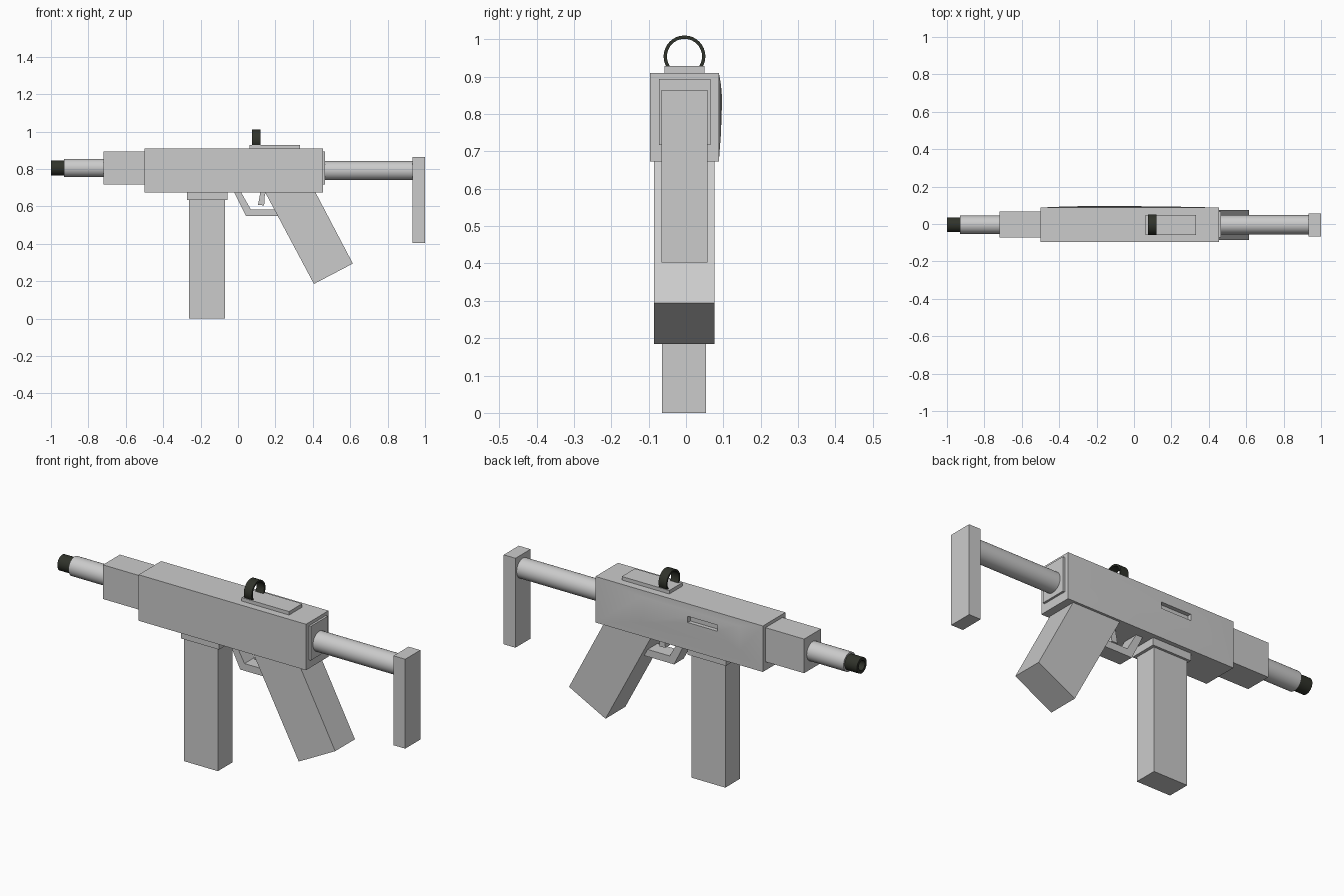
import bpy, bmesh, math

if "Cube" in bpy.data.objects:
    bpy.data.objects.remove(bpy.data.objects["Cube"])

YC = -0.004  # centre line of the model


def finish(name, bm, smooth=False, mat=None):
    bmesh.ops.recalc_face_normals(bm, faces=bm.faces)
    me = bpy.data.meshes.new(name)
    bm.to_mesh(me)
    bm.free()
    ob = bpy.data.objects.new(name, me)
    bpy.context.collection.objects.link(ob)
    if mat:
        me.materials.append(mat)
    if smooth:
        bpy.ops.object.select_all(action='DESELECT')
        ob.select_set(True)
        bpy.context.view_layer.objects.active = ob
        bpy.ops.object.shade_smooth_by_angle(angle=math.radians(30))
    return ob


def loft(name, loops, closed=False, smooth=False, mat=None):
    """Skin a series of equal-length point loops; cap the ends or join them."""
    bm = bmesh.new()
    rings = [[bm.verts.new(p) for p in lp] for lp in loops]
    pairs = list(zip(rings, rings[1:]))
    if closed:
        pairs.append((rings[-1], rings[0]))
    else:
        bm.faces.new(rings[0])
        bm.faces.new(rings[-1])
    n = len(rings[0])
    for a, b in pairs:
        for i in range(n):
            j = (i + 1) % n
            bm.faces.new((a[i], a[j], b[j], b[i]))
    return finish(name, bm, smooth, mat)


def prism(name, pts, y0, y1):
    return loft(name, [[(x, y, z) for x, z in pts] for y in (y0, y1)])


def box(name, x0, x1, y0, y1, z0, z1):
    return prism(name, [(x0, z0), (x1, z0), (x1, z1), (x0, z1)], y0, y1)


def turned(name, profile, z, closed=False, mat=None, n=32):
    """Revolve (x, radius) stations around a lengthwise axis."""
    loops = [[(x, YC + r * math.cos(2 * math.pi * i / n),
               z + r * math.sin(2 * math.pi * i / n)) for i in range(n)]
             for x, r in profile]
    return loft(name, loops, closed, True, mat)


def rect(x0, x1, z0, z1, y):
    return [(x0, y, z0), (x1, y, z0), (x1, y, z1), (x0, y, z1)]


dark = bpy.data.materials.new("dark_metal")
dark.diffuse_color = (0.03, 0.033, 0.024, 1)
dark.use_nodes = True
dark.node_tree.nodes["Principled BSDF"].inputs["Base Color"].default_value = dark.diffuse_color

# Receiver: box whose back side swells gently up to a recessed port
loft("receiver", [
    rect(-0.5, 0.455, 0.673, 0.91, -0.096),
    rect(-0.5, 0.455, 0.673, 0.91, 0.088),
    rect(-0.37, 0.19, 0.747, 0.879, 0.0935),
    rect(-0.248, -0.077, 0.818, 0.85, 0.096),
    rect(-0.248, -0.077, 0.818, 0.85, 0.075),
], smooth=True)

# Inner block showing at the nose and as a rear plate
box("nose_block", -0.72, -0.49, -0.072, 0.066, 0.717, 0.893)
box("rear_plate", 0.445, 0.466, -0.072, 0.066, 0.717, 0.893)

# Barrel and hollow muzzle
turned("barrel", [(-0.93, 0.049), (-0.70, 0.049)], 0.805)
turned("muzzle", [(-1.0, 0.04), (-0.92, 0.04), (-0.92, 0.025), (-1.0, 0.025)],
       0.805, closed=True, mat=dark)

# Stock
turned("stock_tube", [(0.455, 0.051), (0.94, 0.051)], 0.791)
box("butt_plate", 0.933, 1.0, -0.066, 0.057, 0.403, 0.864)

# Magazine and its collar
box("magazine", -0.262, -0.07, -0.064, 0.054, 0.0, 0.69)
box("magazine_collar", -0.273, -0.055, -0.076, 0.066, 0.635, 0.68)

# Slanted grip
prism("grip", [(0.136, 0.692), (0.406, 0.185), (0.614, 0.294), (0.405, 0.692)],
      -0.085, 0.076)

# Trigger guard and trigger
prism("trigger_guard", [(-0.028, 0.69), (0.043, 0.547), (0.24, 0.547),
                        (0.24, 0.584), (0.068, 0.584), (0.008, 0.69)],
      -0.044, 0.036)
prism("trigger", [(0.122, 0.69), (0.152, 0.69), (0.142, 0.65), (0.14, 0.605),
                  (0.107, 0.607), (0.114, 0.645)], -0.022, 0.014)

# Sight base and ring
box("sight_base", 0.061, 0.332, -0.058, 0.049, 0.90, 0.928)
turned("sight_ring", [(0.075, 0.056), (0.12, 0.056), (0.12, 0.047), (0.075, 0.047)],
       0.954, closed=True, mat=dark)
